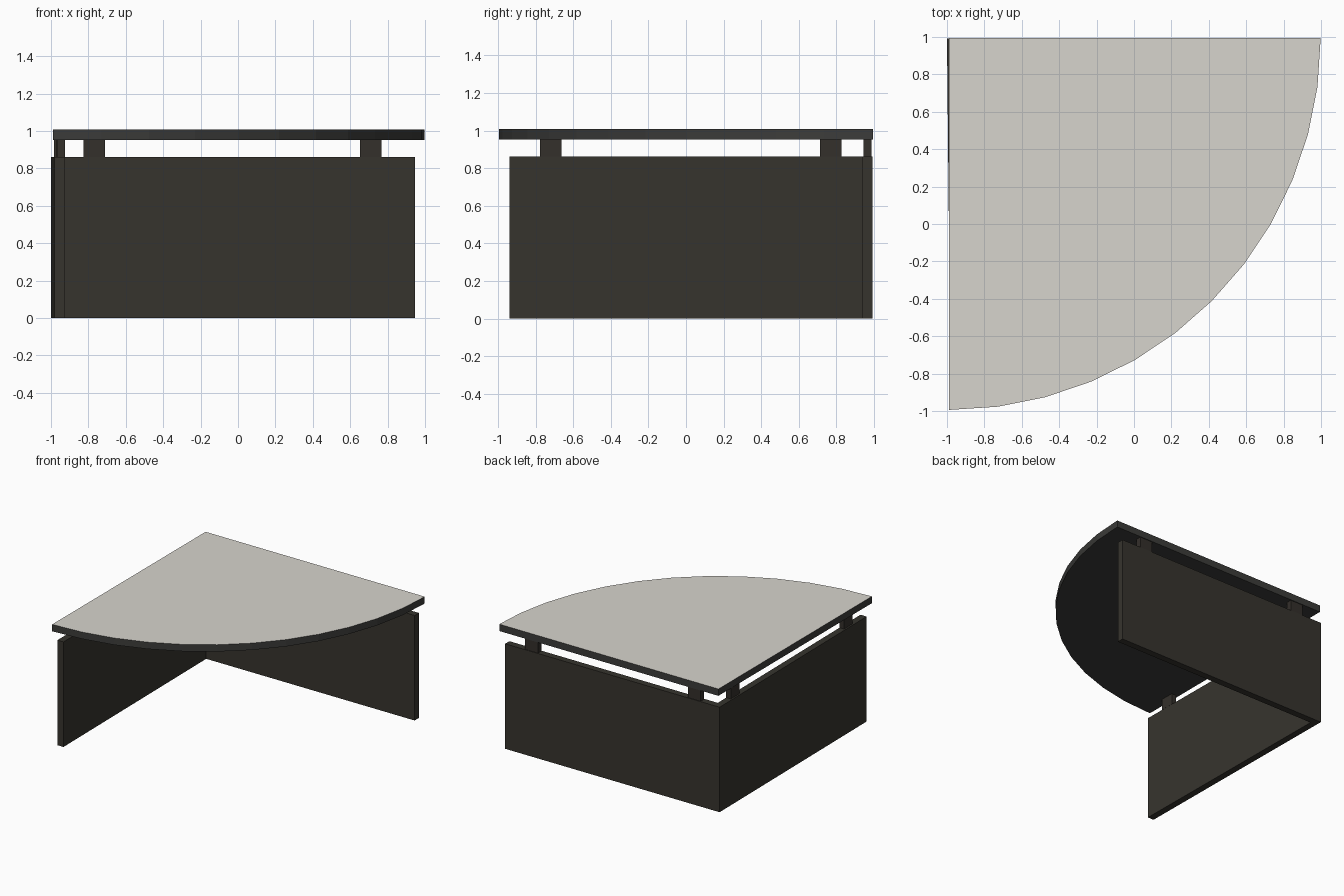
import bpy, bmesh, math

if "Cube" in bpy.data.objects:
    bpy.data.objects.remove(bpy.data.objects["Cube"])


def material(name, rgb):
    m = bpy.data.materials.new(name)
    m.diffuse_color = (*rgb, 1)
    m.use_nodes = True
    m.node_tree.nodes["Principled BSDF"].inputs["Base Color"].default_value = m.diffuse_color
    return m


laminate = material("pale_laminate", (0.68, 0.66, 0.61))
edging = material("charcoal_edging", (0.045, 0.045, 0.042))
dark_wood = material("dark_wood", (0.037, 0.034, 0.027))
post_dark = material("dark_post", (0.034, 0.029, 0.024))


def prism(name, outline, z0, z1, mats):
    """Extrude a flat outline upward; a second material goes on the upper face."""
    bm = bmesh.new()
    low = [bm.verts.new((x, y, z0)) for x, y in outline]
    high = [bm.verts.new((x, y, z1)) for x, y in outline]
    bm.faces.new(low[::-1])
    cap = bm.faces.new(high)
    n = len(outline)
    for i in range(n):
        j = (i + 1) % n
        bm.faces.new((low[i], low[j], high[j], high[i]))
    cap.material_index = len(mats) - 1
    bmesh.ops.recalc_face_normals(bm, faces=bm.faces)
    me = bpy.data.meshes.new(name)
    bm.to_mesh(me)
    bm.free()
    for m in mats:
        me.materials.append(m)
    ob = bpy.data.objects.new(name, me)
    bpy.context.collection.objects.link(ob)
    return ob


# Quarter-round table top, 12 arc segments
cx, cy, r = -0.99, 0.994, 1.988
SEG = 12
arc = [(cx + r * math.cos(a), cy - r * math.sin(a))
       for a in (math.pi / 2 * (SEG - i) / SEG for i in range(SEG + 1))]
prism("table_top", [(cx, cy)] + arc, 0.952, 1.008, [edging, laminate])

# L-shaped base: back panel and slightly splayed left panel
prism("base_panels",
      [(-1.0, 0.993), (-0.98, -0.94), (-0.925, -0.94),
       (-0.945, 0.938), (0.945, 0.938), (0.945, 0.993)],
      0.0, 0.861, [dark_wood])

# Spacer posts between back panel and top
for side, x0, x1 in (("left", -0.825, -0.71), ("right", 0.652, 0.767)):
    prism("back_spacer_" + side,
          [(x0, 0.943), (x1, 0.943), (x1, 0.988), (x0, 0.988)],
          0.861, 0.952, [post_dark])

# Spacer posts above the left panel, following its slant
for end, y0, y1 in (("front", -0.777, -0.663), ("rear", 0.712, 0.826)):
    def slant(y):
        return -0.968 - 0.0104 * (y + 0.77)
    prism("left_spacer_" + end,
          [(slant(y0), y0), (slant(y0) + 0.042, y0),
           (slant(y1) + 0.042, y1), (slant(y1), y1)],
          0.861, 0.952, [post_dark])
